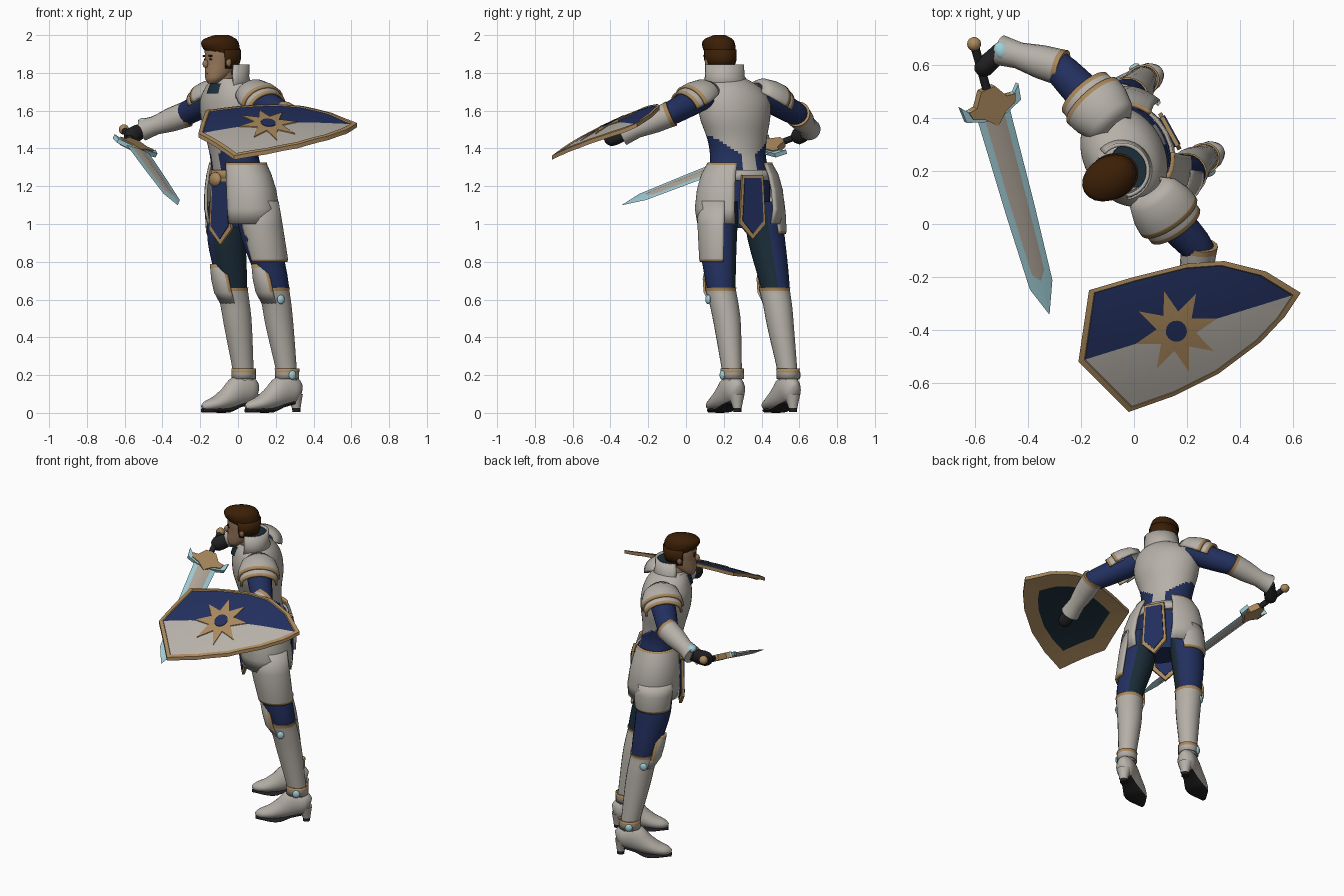
import bpy, bmesh
from math import sin, cos, pi, radians
from mathutils import Vector, Matrix
cube = bpy.data.objects.get("Cube")
if cube:
    bpy.data.objects.remove(cube, do_unlink=True)
# Body directions: the figure is turned towards -x and -y
UP, FRONT = Vector((0, 0, 1)), Vector((-.88, -.48, 0)).normalized()
LEFT = UP.cross(FRONT)
PALETTE = {
    "armour": (.465, .435, .39), "gold": (.40, .25, .11), "blue": (.016, .029, .112), "dark_teal": (.011, .026, .04),
    "hair": (.043, .0135, .002), "skin": (.31, .185, .105), "pale_blue": (.36, .63, .69),
    "black_leather": (.015, .015, .017), "steel": (.45, .39, .33)}
ORDER, PARTS = list(PALETTE), []
for label, rgb in PALETTE.items():
    m = bpy.data.materials.new(label)
    m.use_nodes = True
    m.diffuse_color = m.node_tree.nodes["Principled BSDF"].inputs["Base Color"].default_value = (*rgb, 1)
    PALETTE[label] = m
def finish(name, bm, thick=0):
    bmesh.ops.recalc_face_normals(bm, faces=bm.faces)
    me = bpy.data.meshes.new(name)
    for mat in PALETTE.values():
        me.materials.append(mat)
    bm.to_mesh(me)
    bm.free()
    ob = bpy.data.objects.new(name, me)
    bpy.context.collection.objects.link(ob)
    if thick:
        mod = ob.modifiers.new("thickness", 'SOLIDIFY')
        mod.thickness, mod.offset = thick, 0
    PARTS.append(ob)
def add_face(bm, verts, colour):
    bm.faces.new(verts).material_index = ORDER.index(colour)
def spline(a, b, c, d, t):
    return b + .5 * t * (c - a + t * (2*a - 5*b + 4*c - d + t * (3*(b - c) + d - a)))
def loft(name, rings, colour, side=LEFT, flat=True, arc=None, n=20, steps=1, thick=0):
    """Skin ellipses (x, y, z, half width, half depth). Angle 0 is left, -90 is front."""
    last, dense, seg = len(rings) - 1, [], []
    for k in range(last):
        quad = rings[max(k - 1, 0)], rings[k], rings[k + 1], rings[min(k + 2, last)]
        dense += [[spline(*vals, s / steps) for vals in zip(*quad)] for s in range(steps)]
        seg += [k] * steps
    dense.append(rings[last])
    lo, hi = arc or (0, 360)
    step, cols = (hi - lo) / n, n + 1 if arc else n
    centres = [Vector(r[:3]) for r in dense]
    bm, rows = bmesh.new(), []
    for k, (*_, a, b) in enumerate(dense):
        t = UP if flat else (centres[min(k + 1, len(dense) - 1)] - centres[max(k - 1, 0)]).normalized()
        u = (side - t * side.dot(t)).normalized()
        v = t.cross(u)
        turns = [radians(lo + step * j) for j in range(cols)]
        rows.append([bm.verts.new(centres[k] + u * a * cos(g) + v * b * sin(g)) for g in turns])
    pick = colour if callable(colour) else lambda i, t, z: colour
    for k in range(len(rows) - 1):
        for j in range(n):
            q = (j + 1) % cols
            z = (rows[k][j].co.z + rows[k + 1][q].co.z) / 2
            add_face(bm, (rows[k][j], rows[k][q], rows[k + 1][q], rows[k + 1][j]),
                     pick(seg[k], radians(lo + step * (j + .5)), z))
    if not thick:
        add_face(bm, rows[0], pick(0, 0, rows[0][0].co.z))
        add_face(bm, rows[-1], pick(last - 1, 0, rows[-1][0].co.z))
    finish(name, bm, thick)
def ball(name, pos, size, colour):
    bm = bmesh.new()
    frame = Matrix((LEFT, FRONT, UP)).transposed().to_4x4() @ Matrix.Diagonal((*size, 1))
    bmesh.ops.create_uvsphere(bm, u_segments=14, v_segments=9, radius=1, matrix=Matrix.Translation(pos) @ frame)
    for f in bm.faces:
        f.material_index = ORDER.index(colour)
    finish(name, bm)
def plate(name, pts, origin, u, v, thick, colour):
    """Flat outline in the u, v plane, extruded evenly to both sides."""
    bm, n = bmesh.new(), u.cross(v).normalized() * thick
    add_face(bm, [bm.verts.new(Vector(origin) + u * a + v * b - n / 2) for a, b in pts], colour)
    new = bmesh.ops.extrude_face_region(bm, geom=bm.faces[:])["geom"]
    bmesh.ops.translate(bm, vec=n, verts=[g for g in new if isinstance(g, bmesh.types.BMVert)])
    finish(name, bm)
def trim(row):
    return lambda i, t, z: "gold" if i == row else "armour"
# Torso: breastplate with cloth showing around the waist
loft("torso", [(0, .285, 1.26, .17, .125), (-.02, .275, 1.36, .155, .12), (-.03, .27, 1.45, .165, .13),
               (-.035, .26, 1.56, .195, .15), (-.04, .255, 1.65, .2, .148), (-.04, .24, 1.72, .165, .125),
               (-.045, .22, 1.77, .1, .09)],
     lambda i, t, z: "blue" if z < 1.33 + .13 * abs(cos(t)) and abs(cos(t)) > .2 else "armour", steps=7, n=48)
loft("pelvis", [(.02, .285, .98, .13, .09), (.01, .285, 1.1, .17, .115), (0, .285, 1.28, .17, .125)], "blue", steps=3)
loft("belt", [(.005, .285, 1.23, .185, .135), (0, .285, 1.285, .18, .132)],
     lambda i, t, z: "armour" if sin(t) > .2 else "gold", thick=.012)
ball("belt_buckle", (-.12, .21, 1.235), (.05, .028, .04), "gold")
# Neck, scarf and raised collar
loft("neck", [(-.05, .21, 1.68, .06, .06), (-.08, .18, 1.81, .055, .06)], "skin")
loft("scarf", [(-.07, .2, 1.69, .09, .1), (-.075, .19, 1.745, .066, .075)], "dark_teal")
loft("collar_lining", [(-.02, .217, 1.74, .085, .06), (-.015, .218, 1.835, .086, .062)], "dark_teal")
loft("collar", [(-.045, .215, 1.73, .12, .11), (-.045, .205, 1.78, .1, .097), (-.042, .203, 1.845, .097, .095)],
     "armour", arc=(-20, 200), thick=.014)
# Head
HEAD = Vector((-.09, .175, 0))
def head_rings(*rings):
    return [(*(HEAD + FRONT * f + UP * z), a, b) for f, z, a, b in rings]
loft("head", head_rings(
    (.05, 1.745, .025, .025), (.04, 1.765, .048, .047), (.015, 1.8, .062, .075), (0, 1.85, .07, .087),
    (0, 1.9, .073, .09), (0, 1.95, .066, .085), (0, 1.98, .03, .04)), "skin", steps=3)
loft("hair_top", head_rings((-.016, 1.9, .077, .086), (-.004, 1.925, .081, .101), (.006, 1.955, .081, .106),
                            (.006, 1.98, .068, .09), (-.005, 2, .025, .04)), "hair", steps=2)
loft("hair_back", head_rings((-.012, 1.825, .062, .075), (-.012, 1.87, .077, .09), (-.01, 1.925, .078, .094)),
     "hair", arc=(-18, 198), thick=.014)
FACE = (("eyebrow", .082, .032, 1.89, (.02, .007, .006), "hair"), ("ear", -.005, .075, 1.86, (.01, .016, .026), "skin"),
        ("eye", .079, .03, 1.872, (.011, .006, .005), "black_leather"))
for s, tag in ((1, "left_"), (-1, "right_")):
    for part, f, x, z, size, colour in FACE:
        ball(tag + part, HEAD + FRONT * f + LEFT * s * x + UP * z, size, colour)
ball("nose", HEAD + FRONT * .092 + UP * 1.848, (.012, .018, .022), "skin")
ball("mouth", HEAD + FRONT * .082 + UP * 1.797, (.022, .008, .004), "hair")
# Legs: hip, thigh, knee, calf and ankle centres
LEGS = {"left": (1, (.09, .18, 1.12), (.12, .17, .92), (.19, .185, .68), (.22, .22, .46), (.26, .245, .2)),
        "right": (-1, (-.05, .4, 1.12), (-.06, .425, .92), (-.03, .47, .68), (0, .5, .46), (.03, .54, .2))}
for tag, (s, *joints) in LEGS.items():
    hip, thigh, top, calf, low = [Vector(p) for p in joints]
    loft(tag + "_thigh", [(*hip, .1, .105), (*thigh, .098, .105), (*top, .078, .08), (*calf, .05, .05)],
         lambda i, t, z: "dark_teal" if s * cos(t) < -.25 else "blue", steps=4)
    loft(tag + "_greave", [(*(low - UP * .03), .05, .055), (*low, .05, .055), (*calf, .07, .076),
                           (*((calf + top) / 2), .076, .08), (*(top - UP * .035), .08, .085),
                           (*(top - UP * .015), .083, .088)], trim(4), steps=3)
    # The knee plate rises to a flared point in front
    loft(tag + "_knee_plate", [(*calf.lerp(top, .55), .07, .074), (*(top - UP * .04), .084, .094),
                               (*(top + FRONT * .012 + UP * .03), .08, .1), (*(top + FRONT * .025 + UP * .09), .055, .098),
                               (*(top + FRONT * .028 + UP * .108), .045, .097)],
         lambda i, t, z: "gold" if i == 3 or i and abs(cos(t)) > .8 else "armour", arc=(-152, -28), n=12, thick=.012)
    loft(tag + "_ankle_cuff", [(*(low - UP * .02), .056, .062), (*(low + UP * .015), .056, .062),
                               (*(low + UP * .035), .057, .064)], trim(1), thick=.008)
    for part, p in (("knee", top - UP * .08 + LEFT * s * .078), ("ankle", low + LEFT * s * .06)):
        ball(f"{tag}_{part}_gem", p, (.012, .022, .024), "pale_blue")
    # Armoured shoe with sole and heel
    base = low * 1
    base.z = 0
    loft(tag + "_shoe", [(*(base + FRONT * f + UP * z), a, b) for f, z, a, b in (
        (-.08, .115, .02, .035), (-.05, .12, .05, .068), (.02, .118, .056, .085), (.09, .08, .06, .062),
        (.16, .052, .058, .04), (.22, .038, .04, .027), (.25, .03, .01, .012))], "armour", flat=False, steps=3)
    loft(tag + "_sole", [(*(base + FRONT * f + UP * z), a, .012) for f, z, a in (
        (-.03, .055, .04), (.04, .037, .045), (.1, .013, .06), (.17, .013, .058), (.25, .013, .015))],
        "black_leather", flat=False, steps=2)
    loft(tag + "_heel", [(*(base - FRONT * f + UP * z), a, a) for f, z, a in (
        (.055, .005, .022), (.055, .025, .023), (.045, .1, .044))],
        lambda i, t, z: "armour" if i else "black_leather", steps=2)
    # Hip plate over a thigh plate; the left one hangs lower
    turn, hem = (0, thigh.lerp(top, .5)) if s > 0 else (180, thigh + UP * .03)
    loft(tag + "_hip_plate", [(.025, .283, 1.0, .228, .165), (.02, .285, 1.08, .246, .173), (.012, .285, 1.18, .234, .165),
                              (.005, .285, 1.26, .21, .15), (0, .285, 1.31, .178, .138), (0, .285, 1.323, .172, .136)],
         trim(4), arc=(turn - 60, turn + 62), thick=.015)
    loft(tag + "_thigh_plate", [(*hem, .096, .1), (*(hem + UP * .014), .1, .104), (*(hip.lerp(hem, .4)), .11, .115),
                                (*hip, .112, .12)], trim(0), arc=(turn - 80, turn + 72), thick=.014)
# Cloth flaps with gold borders
for tag, origin, u, width, drop in (("front", (-.09, .185, 1.24), Vector((.72, -.69, 0)), .08, .27),
                                    ("back", (.135, .35, 1.26), LEFT, .078, .26)):
    pts = [(-width * .8, 0), (width * .8, 0), (width, -drop), (0, -drop - .08), (-width, -drop)]
    plate(tag + "_flap_border", pts, origin, u, UP, .016, "gold")
    plate(tag + "_flap_cloth", [(a * .8, b * .87 - .016) for a, b in pts], origin, u, UP, .026, "blue")
# Arms: shoulder, outward direction, elbow, wrist and hand
ARMS = {"left": (180, (.105, .065, 1.665), (.5, -.7, -.45), (.245, -.1, 1.575), (.215, -.33, 1.475), (.2, -.41, 1.455)),
        "right": (0, (-.125, .43, 1.67), (-.6, .65, -.4), (-.29, .595, 1.575), (-.5, .655, 1.5), (-.57, .59, 1.462))}
for tag, (start, *spots) in ARMS.items():
    S, D, E, W, H = [Vector(p) for p in spots]
    D.normalize()
    loft(tag + "_sleeve", [(*(S - D * .05), .07, .07), (*S, .075, .072), (*S.lerp(E, .5), .07, .068), (*E, .06, .06),
                           (*E.lerp(W, .2), .045, .045)], "blue", side=FRONT, flat=False, steps=3)
    loft(tag + "_forearm", [(*E.lerp(W, k), r, r) for k, r in (
        (-.1, .07), (-.01, .068), (.3, .064), (.7, .05), (.95, .056), (1.03, .058))],
        trim(0), side=UP, flat=False, n=16)
    loft(tag + "_glove", [(*W, .035, .035), (*W.lerp(H, .5), .045, .036), (*H, .044, .038),
                          (*W.lerp(H, 1.25), .022, .022)], "black_leather", side=UP, flat=False, n=12, steps=2)
    ball(tag + "_wrist_gem", W + UP * .04, (.036, .03, .022), "pale_blue")
    for part, shape in (("pauldron", ((-.1, .05), (-.06, .086), (0, .103), (.035, .106), (.053, .107))),
                        ("pauldron_lower_plate", ((0, .085), (.06, .096), (.08, .094), (.098, .094)))):
        loft(tag + "_" + part, [(*(S + D * k), r * 1.12, r * .87) for k, r in shape], trim(len(shape) - 2),
             side=FRONT, flat=False, arc=(start - 12, start + 192), thick=.014)
# Sword
HILT, TIP, WIDE = Vector((-.54, .45, 1.41)), Vector((-.32, -.34, 1.1)), Vector((.92, .39, -.35))
AIM = (TIP - HILT).normalized()
WIDE = (WIDE - AIM * WIDE.dot(AIM)).normalized()
for part, wide, deep, reach, colour in (("blade", .07, .011, 1, "pale_blue"), ("blade_core", .058, .016, .93, "steel")):
    loft("sword_" + part, [(*HILT.lerp(TIP, k * reach), wide * w, deep * w) for k, w in (
        (0, 1), (.5, .87), (.86, .7), (1, .02))], colour, side=WIDE, flat=False, n=4)
for part, half, end, thick, colour in (
        ("guard", [(.03, -.07), (.065, -.015), (.1, -.01), (.09, .022), (.045, .04)], .085, .036, "gold"),
        ("guard_hooks", [(.06, -.01), (.1, -.012), (.125, -.04), (.118, .024), (.05, .05)], .06, .024, "pale_blue")):
    plate("sword_" + part, half + [(0, end)] + [(-a, b) for a, b in reversed(half)], HILT, WIDE, AIM, thick, colour)
loft("sword_grip", [(*(HILT - AIM * k), .017, .017) for k in (.02, .24)], "black_leather", side=WIDE, flat=False, n=10)
ball("sword_pommel", HILT - AIM * .255, (.027, .027, .027), "gold")
# Shield: domed sheet over a sloping plane
MID, ALONG, ACROSS = Vector((.16, -.405)), Vector((.955, .296)), Vector((-.296, .955))
def on_shield(p, dz):
    d = p - MID
    dome = max(0, 1 - (d.dot(ALONG) / .44) ** 2 - (d.dot(ACROSS) / .29) ** 2)
    return p.x, p.y, 1.6 + .5 * (p.y + .25) - .08 * (p.x + .17) + .035 * dome + dz
def sheet(name, outline, rings, colours):
    bm, n = bmesh.new(), len(outline)
    rows = [[bm.verts.new(on_shield(MID + (p - MID) * s, dz)) for p in outline] for s, dz in rings]
    for k, colour in enumerate(colours):
        for j in range(n):
            q = (j + 1) % n
            add_face(bm, (rows[k][j], rows[k][q], rows[k + 1][q], rows[k + 1][j]), colour)
    add_face(bm, rows[0], colours[0])
    add_face(bm, rows[-1], colours[-1])
    # Pale fields turn blue above the dividing line
    bmesh.ops.bisect_plane(bm, geom=bm.verts[:] + bm.edges[:] + bm.faces[:], plane_co=(*MID, 0), plane_no=(*ACROSS, 0))
    for f in bm.faces:
        if f.material_index == ORDER.index("armour") and (f.calc_center_median().xy - MID).dot(ACROSS) > 0:
            f.material_index = ORDER.index("blue")
    finish(name, bm)
def spokes(*radii):
    return [MID + Vector((cos(k * pi / 8 + .3), sin(k * pi / 8 + .3))) * radii[k % len(radii)] for k in range(16)]
corners = [Vector(p) for p in (
    (-.17, -.25), (-.21, -.52), (-.02, -.71), (.15, -.65), (.32, -.565), (.48, -.445), (.57, -.35), (.63, -.26),
    (.5, -.18), (.34, -.14), (.2, -.15), (0, -.2))]
rim = [a.lerp(b, k / 4) for a, b in zip(corners, corners[1:] + corners[:1]) for k in range(4)]
sheet("shield", rim, [(.02, 0), (.25, 0), (.5, 0), (.75, 0), (.93, 0), (.94, .006), (1, .004), (1, -.018),
                      (.68, -.018), (.35, -.018), (.02, -.018)], ["armour"] * 4 + ["gold"] * 4 + ["dark_teal"] * 2)
sheet("shield_star", spokes(.16, .075), [(.05, .005), (.4, .005), (.7, .005), (1, .005), (1, -.004)], ["gold"] * 4)
sheet("shield_star_centre", spokes(.04), [(.1, .008), (1, .008), (1, 0)], ["blue"] * 2)
# Smooth shading with sharp edges kept
bpy.ops.object.select_all(action='DESELECT')
for ob in PARTS:
    ob.select_set(True)
bpy.context.view_layer.objects.active = PARTS[0]
bpy.ops.object.shade_smooth_by_angle(angle=radians(40))
